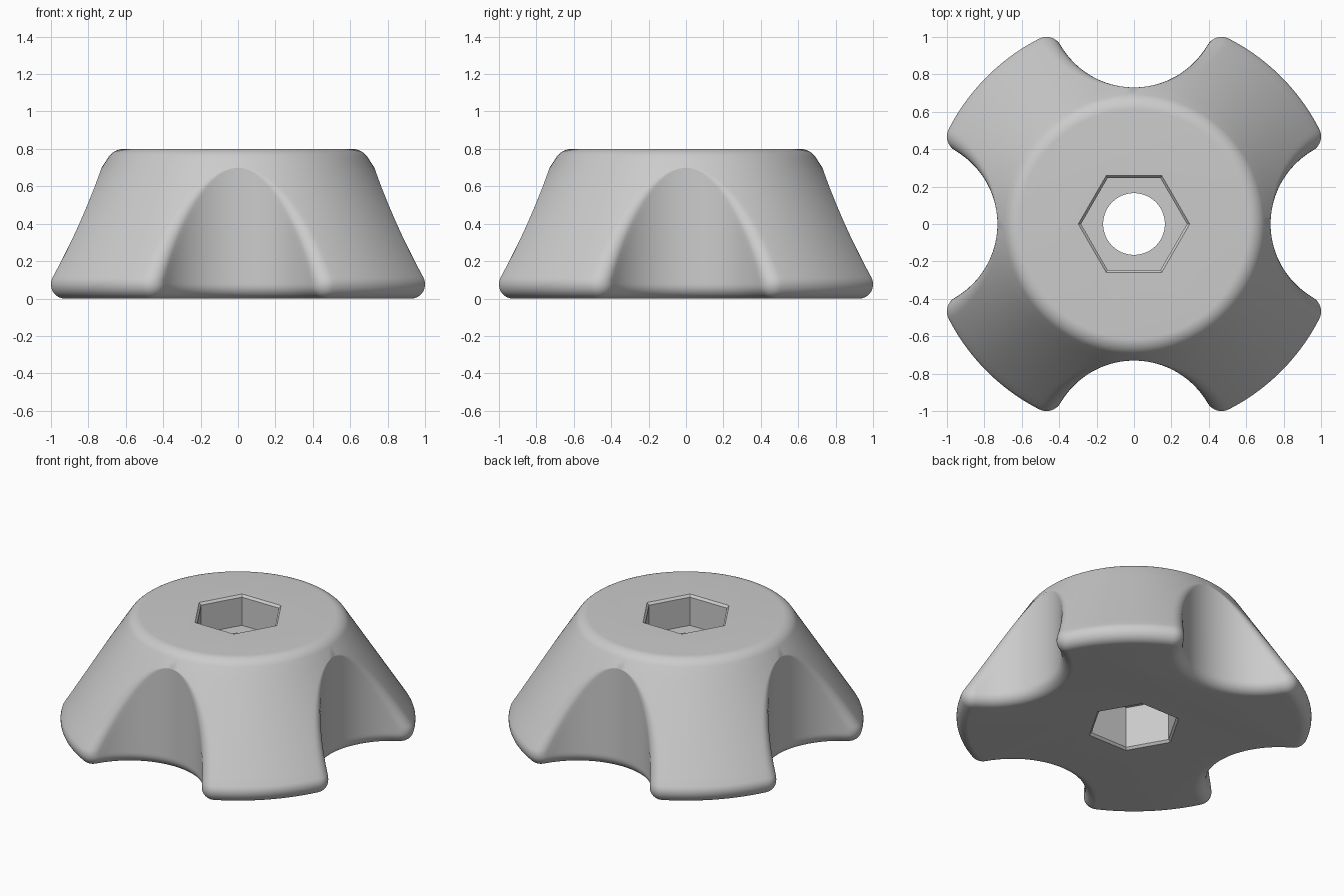
import bpy, bmesh
from math import sin, cos, tan, pi, atan2, sqrt, radians

if "Cube" in bpy.data.objects:
    bpy.data.objects.remove(bpy.data.objects["Cube"], do_unlink=True)

HEIGHT = 0.8
SCALLOP_C, SCALLOP_R = 1.185, 0.455      # scallop axis distance and radius
CORNER, FOOT, CROWN = 0.085, 0.075, 0.10  # rounding radii
FOOT_X, CROWN_X = 1.038, 0.61            # centres of the foot and crown arcs
TILT = radians(32.5)                     # wall lean

grey = bpy.data.materials.new("plain grey")
grey.use_nodes = True
grey.diffuse_color = (0.6, 0.6, 0.6, 1)
grey.node_tree.nodes["Principled BSDF"].inputs["Base Color"].default_value = (0.6, 0.6, 0.6, 1)


def arc(cx, cy, r, a, b, n):
    return [(cx + r * cos(a + (b - a) * i / n), cy + r * sin(a + (b - a) * i / n))
            for i in range(n + 1)]


def outline(rho, inset):
    """Circle of radius rho with four scallops and rounded corners between them."""
    sr, f = SCALLOP_R + inset, CORNER - inset
    d1, d2 = rho - f, sr + f
    if rho <= SCALLOP_C - sr + 1e-6:     # above the scallops: a plain circle
        half = [(rho, 0)] * 22 + arc(0, 0, rho, 0, pi / 4, 14)
    else:
        fx = (d1 * d1 - d2 * d2 + SCALLOP_C ** 2) / (2 * SCALLOP_C)
        fy = sqrt(max(d1 * d1 - fx * fx, 0))
        a = atan2(fy, fx)
        half = arc(SCALLOP_C, 0, sr, pi, atan2(fy, fx - SCALLOP_C), 12)
        half += arc(fx, fy, f, atan2(-fy, SCALLOP_C - fx), a, 8)
        half += arc(0, 0, rho, a, pi / 4, 14)
    quadrant = half + [(y, x) for x, y in reversed(half[:-1])]
    ring = []
    for _ in range(4):
        ring += quadrant
        quadrant = [(-y, x) for x, y in quadrant]
    return ring


# Side profile: foot rounding, leaning wall (denser near scallop tops), crown rounding
profile = arc(FOOT_X, FOOT, FOOT, -pi / 2, TILT, 12)
low = profile[-1]
crown = arc(CROWN_X, HEIGHT - CROWN, CROWN, TILT, pi / 2, 8)
apex_r = SCALLOP_C - SCALLOP_R
apex_z = low[1] + (low[0] - apex_r) / tan(TILT)
for i in range(1, 25):
    t = (1 - i / 24) ** 2
    profile.append((apex_r + (low[0] - apex_r) * t, apex_z + (low[1] - apex_z) * t))
profile += crown

# Loft the outlines into a closed body
bm = bmesh.new()
rings = []
for r, z in profile:
    inset = FOOT - sqrt(FOOT ** 2 - (FOOT - z) ** 2) if z < FOOT else 0
    rings.append([bm.verts.new((x, y, z)) for x, y in outline(r, inset)])
count = len(rings[0])
for a, b in zip(rings, rings[1:]):
    for i in range(count):
        j = (i + 1) % count
        bm.faces.new((a[i], a[j], b[j], b[i]))
bm.faces.new(list(reversed(rings[0])))
bm.faces.new(rings[-1])
bmesh.ops.remove_doubles(bm, verts=bm.verts, dist=1e-5)
bmesh.ops.dissolve_degenerate(bm, dist=1e-6, edges=bm.edges)
bmesh.ops.recalc_face_normals(bm, faces=bm.faces)


def make_object(name, bm):
    mesh = bpy.data.meshes.new(name)
    bm.to_mesh(mesh)
    bm.free()
    mesh.materials.append(grey)
    obj = bpy.data.objects.new(name, mesh)
    bpy.context.collection.objects.link(obj)
    return obj


knob = make_object("knob_body", bm)


def cutter(name, sides, levels):
    """Stacked regular polygons (radius, height) used to cut a hole in the knob."""
    bm = bmesh.new()
    loops = [[bm.verts.new((x, y, z)) for x, y in arc(0, 0, r, 0, 2 * pi, sides)[:-1]]
             for r, z in levels]
    for a, b in zip(loops, loops[1:]):
        for i in range(sides):
            j = (i + 1) % sides
            bm.faces.new((a[i], a[j], b[j], b[i]))
    bm.faces.new(loops[0])
    bm.faces.new(loops[-1])
    bmesh.ops.recalc_face_normals(bm, faces=bm.faces)
    obj = make_object(name, bm)
    obj.hide_render = True
    mod = knob.modifiers.new(name, "BOOLEAN")
    mod.operation, mod.solver, mod.object = "DIFFERENCE", "EXACT", obj
    return obj


# Hexagonal pockets above and below, with eased rims, joined by a round bore
HEX, EASE = 0.283, 0.015
cutters = [
    cutter("top_hex_pocket", 6, [(HEX, HEIGHT - 0.21), (HEX, HEIGHT - EASE),
                                 (HEX + EASE, HEIGHT), (HEX + EASE, HEIGHT + 0.1)]),
    cutter("bottom_hex_pocket", 6, [(HEX + EASE, -0.1), (HEX + EASE, 0),
                                    (HEX, EASE), (HEX, 0.3)]),
    cutter("centre_bore", 64, [(0.165, 0.2), (0.165, 0.7)]),
]

# Apply the cuts, drop the cutters and smooth the rounded surfaces
bpy.ops.object.select_all(action="DESELECT")
knob.select_set(True)
bpy.context.view_layer.objects.active = knob
for mod in list(knob.modifiers):
    bpy.ops.object.modifier_apply(modifier=mod.name)
for c in cutters:
    bpy.data.objects.remove(c, do_unlink=True)
bpy.ops.object.shade_smooth_by_angle(angle=radians(30))
